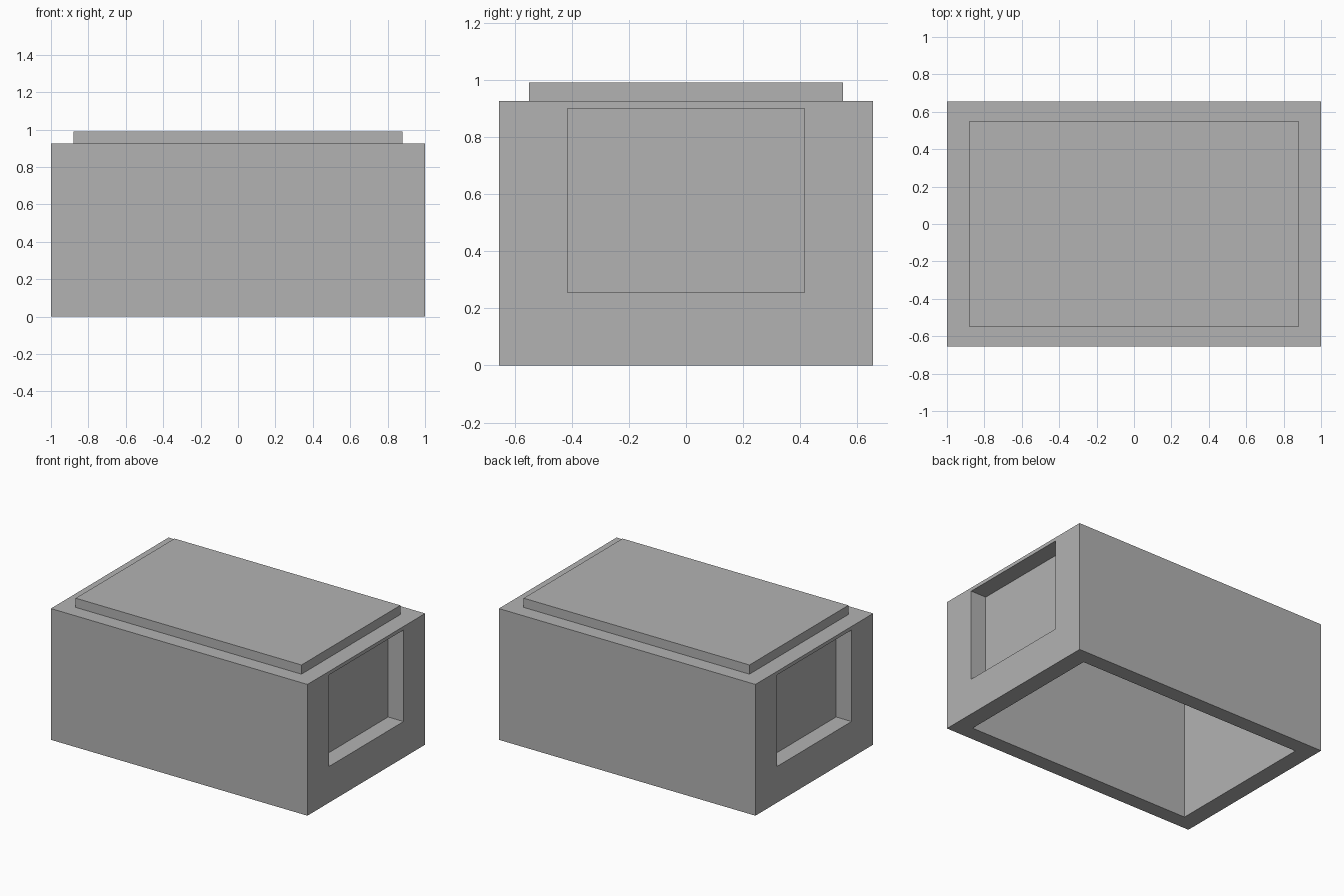
import bpy
import bmesh

# Remove the default cube
if "Cube" in bpy.data.objects:
    bpy.data.objects.remove(bpy.data.objects["Cube"], do_unlink=True)

# Single grey material
GREY = (0.45, 0.45, 0.45, 1.0)
grey = bpy.data.materials.new("plain grey")
grey.use_nodes = True
grey.diffuse_color = GREY
grey.node_tree.nodes["Principled BSDF"].inputs["Base Color"].default_value = GREY


def box(name, size, bottom, open_bottom=False):
    """Box centred on x and y, resting at height bottom."""
    bm = bmesh.new()
    bmesh.ops.create_cube(bm, size=1)
    bmesh.ops.scale(bm, vec=size, verts=bm.verts)
    bmesh.ops.translate(bm, vec=(0, 0, bottom + size[2] / 2), verts=bm.verts)
    if open_bottom:
        floor = [f for f in bm.faces if f.normal.z < -0.5]
        bmesh.ops.delete(bm, geom=floor, context="FACES_ONLY")
    mesh = bpy.data.meshes.new(name)
    bm.to_mesh(mesh)
    bm.free()
    mesh.materials.append(grey)
    obj = bpy.data.objects.new(name, mesh)
    bpy.context.collection.objects.link(obj)
    return obj


def cut(target, cutter):
    """Subtract a hidden cutter from the target."""
    mod = target.modifiers.new(cutter.name, "BOOLEAN")
    mod.operation = "DIFFERENCE"
    mod.solver = "EXACT"
    mod.object = cutter
    cutter.hide_render = True
    cutter.hide_set(True)
    cutter.display_type = "WIRE"


INNER_X, INNER_Y = 1.76, 1.1

# Outer casing: a frame with a window through each end wall
casing = box("outer_casing", (2.0, 1.31, 0.925), 0)
cut(casing, box("cavity_cutter", (INNER_X, INNER_Y, 2.0), -0.5))
cut(casing, box("window_cutter", (2.4, 0.83, 0.645), 0.255))

# Inner shell: open below, closes the windows and rises above the casing
shell = box("inner_shell", (INNER_X, INNER_Y, 0.99), 0, open_bottom=True)
thickness = shell.modifiers.new("wall thickness", "SOLIDIFY")
thickness.thickness = 0.004
thickness.offset = -1
